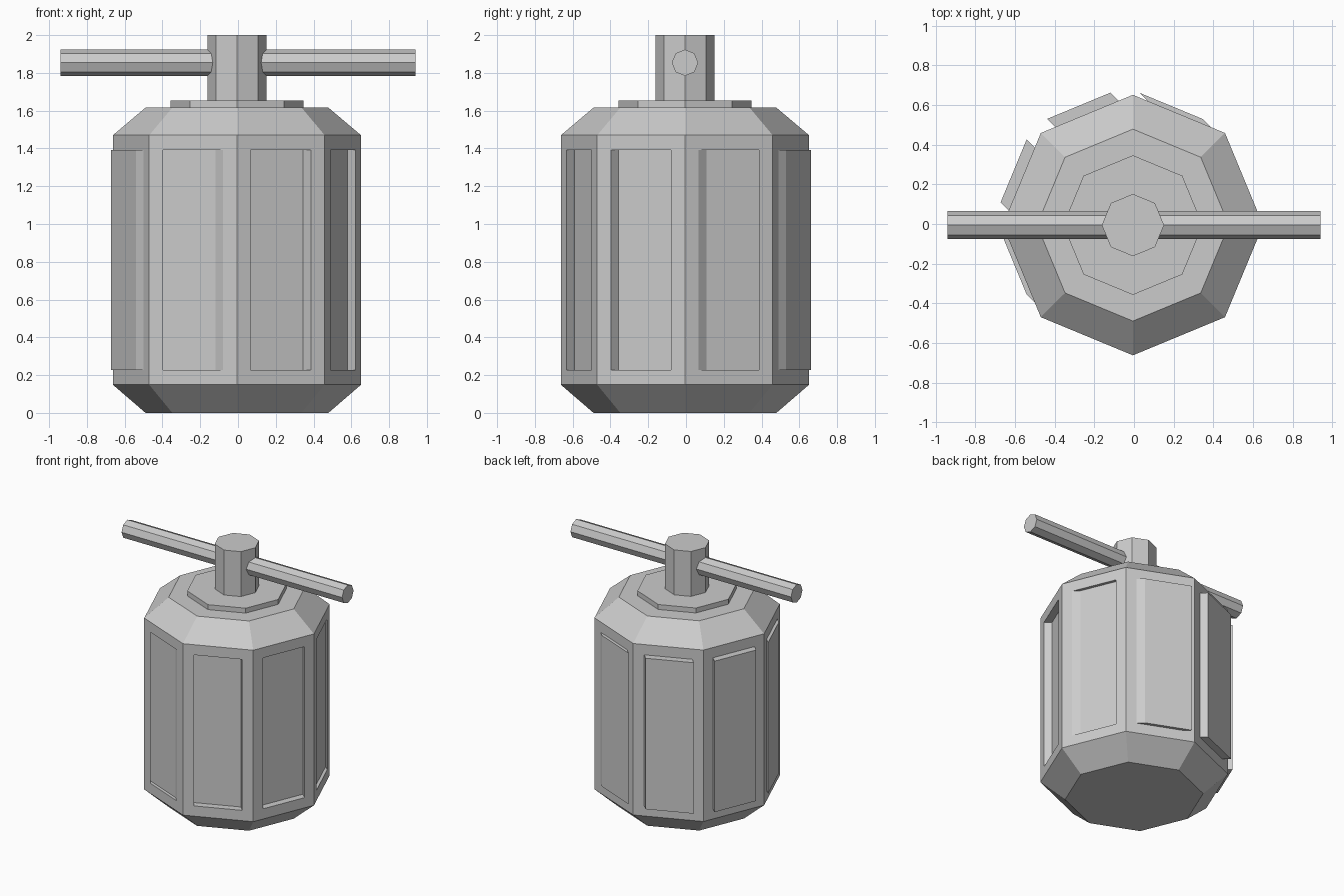
import bpy, bmesh
from math import cos, sin, pi
from mathutils import Vector

if "Cube" in bpy.data.objects:
    bpy.data.objects.remove(bpy.data.objects["Cube"])

SIDES = 8
CX = CY = -0.0055               # axis of the turned parts
PANEL_SHIFT = Vector((-0.041, 0.041, 0))


def lathe(bm, profile):
    """Stack octagonal rings of (radius, height), cap both ends; return side faces per band."""
    rings = [[bm.verts.new((r * cos(2 * pi * i / SIDES), r * sin(2 * pi * i / SIDES), z))
              for i in range(SIDES)] for r, z in profile]
    bands = []
    for a, b in zip(rings, rings[1:]):
        bands.append([bm.faces.new((a[i], a[(i + 1) % SIDES], b[(i + 1) % SIDES], b[i]))
                      for i in range(SIDES)])
    bm.faces.new(rings[0][::-1])
    bm.faces.new(rings[-1])
    bm.normal_update()
    return bands


def finish(bm, name, location):
    mesh = bpy.data.meshes.new(name)
    bm.to_mesh(mesh)
    bm.free()
    obj = bpy.data.objects.new(name, mesh)
    obj.location = location
    bpy.context.collection.objects.link(obj)
    return obj


# Canister body with bevelled ends, stepped lid and central post
bm = bmesh.new()
bands = lathe(bm, [(0.484, 0), (0.657, 0.149), (0.657, 1.47), (0.484, 1.616),
                   (0.352, 1.616), (0.352, 1.654), (0.157, 1.654), (0.157, 2.0)])

# Side panels: inset each wall, extrude, and shift all of them the same way
# (sunken at front right, raised at back left)
walls = bands[1]
bmesh.ops.inset_individual(bm, faces=walls, thickness=0.079, use_even_offset=True)
panels = bmesh.ops.extrude_discrete_faces(bm, faces=walls)["faces"]
bmesh.ops.translate(bm, vec=PANEL_SHIFT, verts=list({v for f in panels for v in f.verts}))
finish(bm, "canister_body", (CX, CY, 0))

# Crossbar handle through the post
bm = bmesh.new()
lathe(bm, [(0.07, -0.94), (0.07, 0.94)])
bar = finish(bm, "crossbar_handle", (0, CY, 1.854))
bar.rotation_euler = (0, pi / 2, 0)
